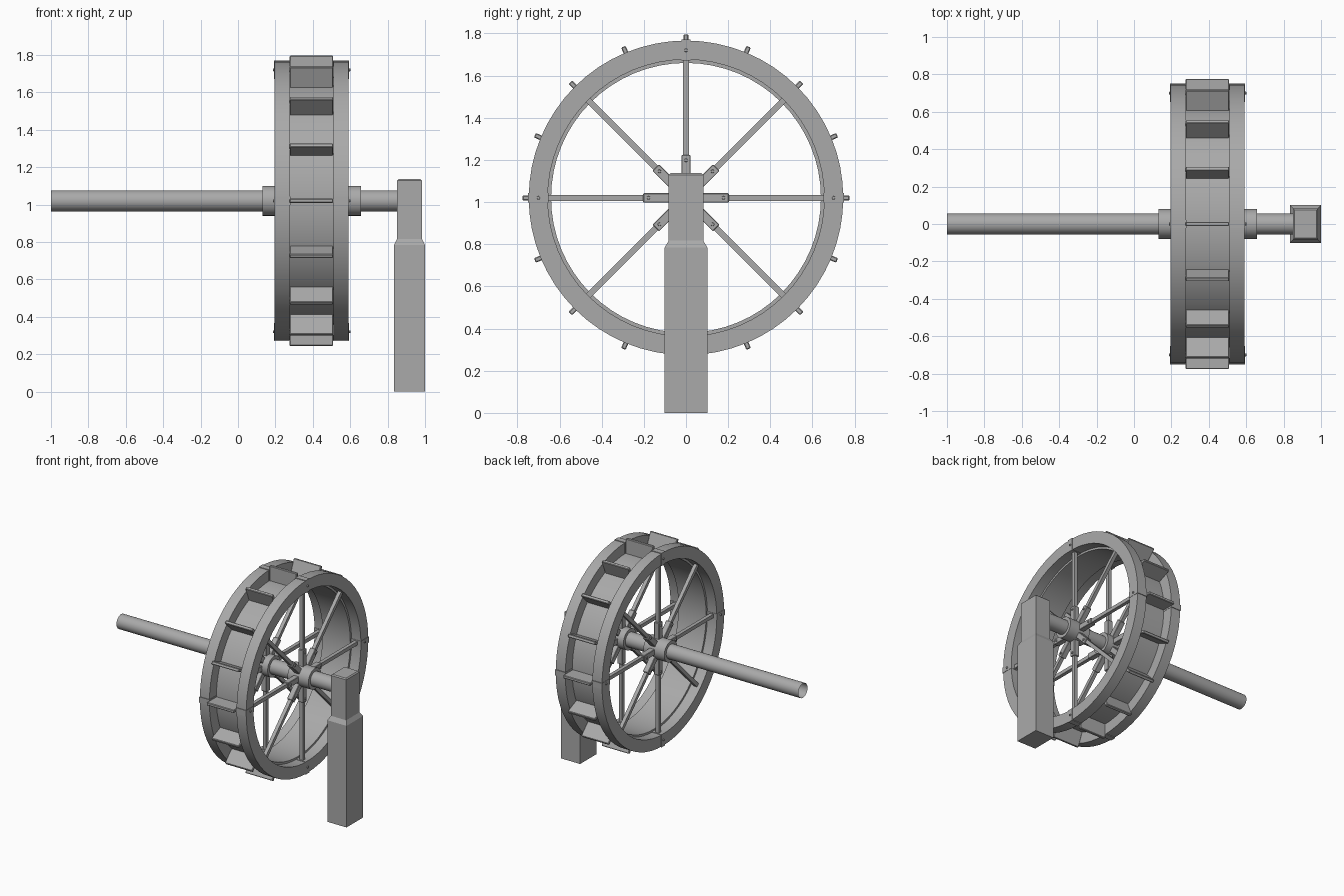
import bpy, bmesh, math
from mathutils import Matrix, Vector

if "Cube" in bpy.data.objects:
    bpy.data.objects.remove(bpy.data.objects["Cube"])

AXLE_Z = 1.02
MID_X = 0.394                   # middle of the wheel
RIM_OFFSET = 0.157              # rim centre from the middle
CENTRE = Matrix.Translation((0, 0, AXLE_Z))

grey = bpy.data.materials.new("plain grey")
grey.use_nodes = True
grey.diffuse_color = (0.4, 0.4, 0.4, 1)
bsdf = grey.node_tree.nodes["Principled BSDF"]
bsdf.inputs["Base Color"].default_value = grey.diffuse_color
bsdf.inputs["Roughness"].default_value = 0.8


def finish(name, bm, bevel=0, smooth=False):
    bmesh.ops.recalc_face_normals(bm, faces=bm.faces)
    mesh = bpy.data.meshes.new(name)
    bm.to_mesh(mesh)
    bm.free()
    mesh.materials.append(grey)
    obj = bpy.data.objects.new(name, mesh)
    bpy.context.collection.objects.link(obj)
    if bevel:
        mod = obj.modifiers.new("soft edges", 'BEVEL')
        mod.width = bevel
        mod.segments = 1
    if smooth:
        bpy.ops.object.select_all(action='DESELECT')
        obj.select_set(True)
        bpy.context.view_layer.objects.active = obj
        bpy.ops.object.shade_smooth_by_angle(angle=math.radians(35))
    return obj


def spoke_frame(index, count):
    """Local z points outward from the axle."""
    return CENTRE @ Matrix.Rotation(2 * math.pi * index / count, 4, 'X')


def radial_box(bm, frame, x, width_x, width_y, r0, r1):
    size = Matrix.Diagonal((width_x, width_y, r1 - r0, 1))
    place = Matrix.Translation((x, 0, (r0 + r1) / 2))
    bmesh.ops.create_cube(bm, size=1, matrix=frame @ place @ size)


def lathe(name, profile, closed=True, steps=64):
    """Spin (x, radius) points around the axle."""
    bm = bmesh.new()
    verts = [bm.verts.new((x, 0, AXLE_Z + r)) for x, r in profile]
    edges = [bm.edges.new(pair) for pair in zip(verts, verts[1:])]
    if closed:
        edges.append(bm.edges.new((verts[-1], verts[0])))
    bmesh.ops.spin(bm, geom=verts + edges, cent=(0, 0, AXLE_Z), axis=(1, 0, 0),
                   angle=2 * math.pi, steps=steps, use_merge=True)
    bmesh.ops.remove_doubles(bm, verts=bm.verts, dist=0.0001)
    return finish(name, bm, smooth=True)


def ring(name, x0, x1, r0, r1, steps=64):
    return lathe(name, [(x0, r0), (x1, r0), (x1, r1), (x0, r1)], steps=steps)


# Axle, an open tube
bm = bmesh.new()
bmesh.ops.create_cone(bm, cap_ends=False, segments=32, radius1=0.056,
                      radius2=0.056, depth=1.87,
                      matrix=Matrix.Translation((-0.065, 0, AXLE_Z))
                      @ Matrix.Rotation(math.pi / 2, 4, 'Y'))
finish("axle", bm, smooth=True)

# Drum that carries the paddles
ring("drum", MID_X - 0.118, MID_X + 0.118, 0.64, 0.662)

# Rims, hubs, spokes and their fittings on both sides
for side, label in ((-1, "right"), (1, "left")):
    x = MID_X + side * RIM_OFFSET
    ring(label + "_rim", x - 0.041, x + 0.041, 0.656, 0.746)
    inner, outer = sorted((MID_X + side * 0.085, MID_X + side * 0.264))
    ring(label + "_hub", inner, outer, 0.054, 0.08, steps=32)

    spokes, sockets, brackets, bolts = (bmesh.new() for _ in range(4))

    def bolt(frame, face_x, r):
        place = Matrix.Translation((face_x, 0, r))
        bmesh.ops.create_cone(bolts, cap_ends=True, segments=10,
                              radius1=0.009, radius2=0.007, depth=0.01,
                              matrix=frame @ place
                              @ Matrix.Rotation(side * math.pi / 2, 4, 'Y'))

    for i in range(8):
        frame = spoke_frame(i, 8)
        radial_box(spokes, frame, x, 0.028, 0.028, 0.07, 0.662)
        radial_box(sockets, frame, x, 0.044, 0.044, 0.07, 0.203)
        bolt(frame, x + side * 0.024, 0.178)
        if i % 2 == 0:
            radial_box(brackets, frame, x, 0.087, 0.045, 0.652, 0.75)
            bolt(frame, x + side * 0.045, 0.70)
    finish(label + "_spokes", spokes)
    finish(label + "_spoke_sockets", sockets, bevel=0.003)
    finish(label + "_rim_brackets", brackets)
    finish(label + "_bolts", bolts)

# Paddles
bm = bmesh.new()
for i in range(16):
    radial_box(bm, spoke_frame(i, 16), MID_X - 0.002, 0.232, 0.023, 0.655, 0.776)
finish("paddles", bm, bevel=0.004)

# Post with a narrower top
bm = bmesh.new()
levels = [(0, 0.082, 0.101), (0.785, 0.082, 0.101), (0.817, 0.066, 0.082),
          (1.129, 0.066, 0.082), (1.137, 0.058, 0.074)]
loops = []
for z, half_x, half_y in levels:
    loops.append([bm.verts.new((0.917 + sx * half_x, sy * half_y, z))
                  for sx, sy in ((-1, -1), (1, -1), (1, 1), (-1, 1))])
for low, high in zip(loops, loops[1:]):
    for k in range(4):
        n = (k + 1) % 4
        bm.faces.new((low[k], low[n], high[n], high[k]))
bm.faces.new(loops[0])
bm.faces.new(loops[-1])
finish("support_post", bm)
